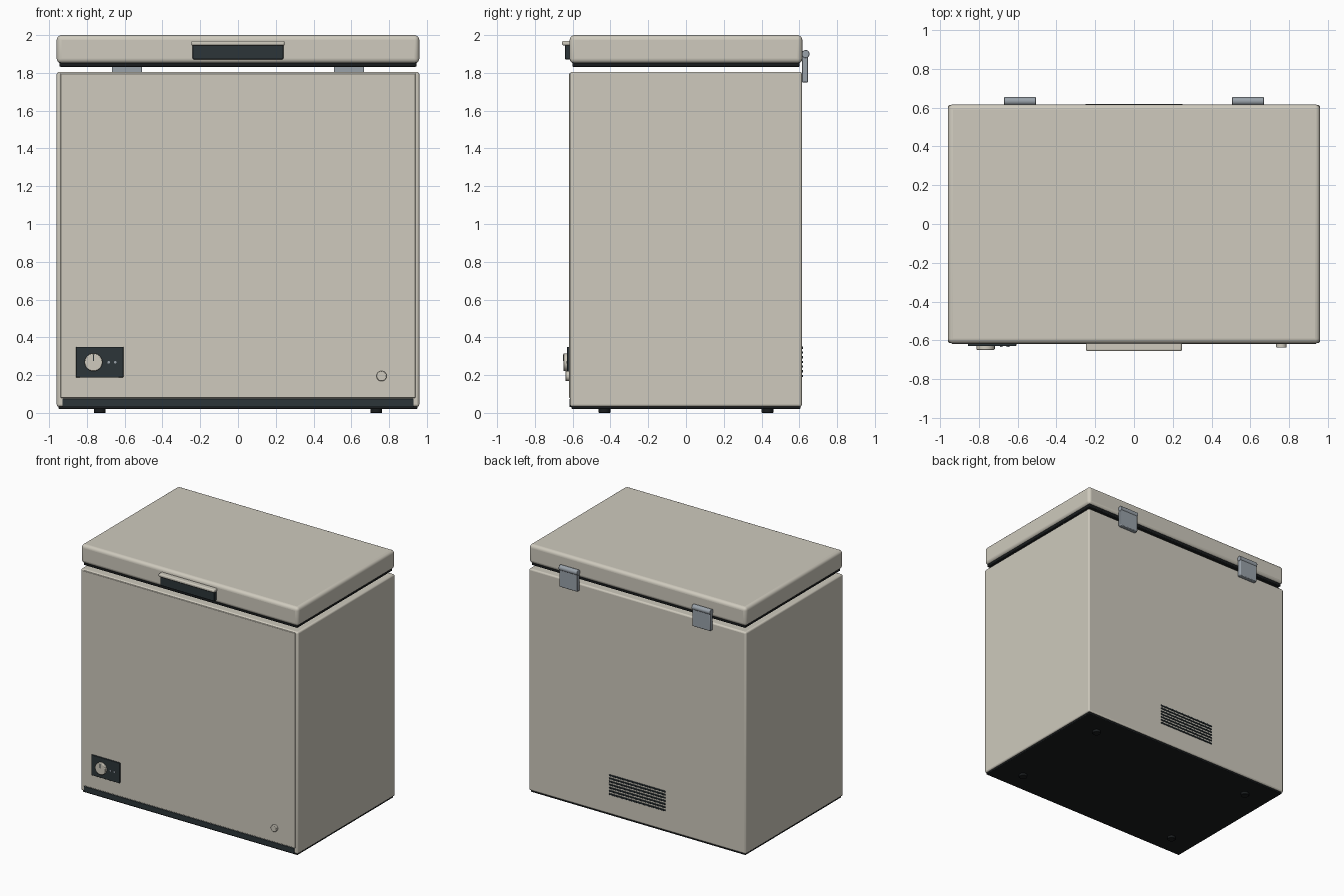
import bpy, math

if "Cube" in bpy.data.objects:
    bpy.data.objects.remove(bpy.data.objects["Cube"])

def material(name, rgb):
    m = bpy.data.materials.new(name)
    m.diffuse_color = (*rgb, 1)
    m.use_nodes = True
    m.node_tree.nodes["Principled BSDF"].inputs["Base Color"].default_value = m.diffuse_color
    return m

CREAM = material("cream_enamel", (0.62, 0.59, 0.51))
DARK = material("dark_plastic", (0.025, 0.035, 0.04))
BLACK = material("black_rubber", (0.01, 0.012, 0.013))
STEEL = material("steel", (0.32, 0.36, 0.40))

def finish(o, name, mat, bevel, segments):
    o.name = name
    o.data.materials.append(mat)
    if bevel:
        b = o.modifiers.new("bevel", 'BEVEL')
        b.width, b.segments = bevel, segments
        b.limit_method = 'ANGLE'
        b.angle_limit = math.radians(40)
    bpy.ops.object.shade_smooth_by_angle(angle=math.radians(35))
    return o

def box(name, x, y, z, mat, bevel=0.0, segments=3):
    """Box from (min, max) ranges."""
    bpy.ops.mesh.primitive_cube_add(size=1, location=[(a + b) / 2 for a, b in (x, y, z)])
    o = bpy.context.object
    o.scale = [b - a for a, b in (x, y, z)]
    bpy.ops.object.transform_apply(location=False, rotation=False, scale=True)
    return finish(o, name, mat, bevel, segments)

def cyl(name, loc, r, depth, axis, mat, bevel=0.0, sides=32):
    rot = {'x': (0, math.pi / 2, 0), 'y': (math.pi / 2, 0, 0), 'z': (0, 0, 0)}[axis]
    bpy.ops.mesh.primitive_cylinder_add(vertices=sides, radius=r, depth=depth, location=loc, rotation=rot)
    return finish(bpy.context.object, name, mat, bevel, 2)

# Cabinet, front skin, base and plinth strip
box("cabinet", (-0.96, 0.96), (-0.614, 0.614), (0.033, 1.805), CREAM, 0.012)
box("front_panel", (-0.94, 0.94), (-0.62, -0.60), (0.08, 1.797), CREAM, 0.004, 2)
box("base_plate", (-0.95, 0.95), (-0.606, 0.606), (0.02, 0.045), BLACK, 0.005, 2)
box("plinth_strip", (-0.93, 0.93), (-0.618, -0.60), (0.03, 0.075), DARK, 0.003, 2)

# Lid and its seal
box("lid", (-0.96, 0.96), (-0.616, 0.616), (1.85, 2.0), CREAM, 0.026, 5)
box("lid_seal", (-0.945, 0.945), (-0.602, 0.602), (1.832, 1.87), BLACK, 0.006, 2)

# Handle: dark grip under a cream lip
box("handle_grip", (-0.24, 0.24), (-0.641, -0.60), (1.872, 1.95), DARK, 0.004, 2)
box("handle_lip", (-0.247, 0.247), (-0.656, -0.60), (1.945, 1.97), CREAM, 0.009)

# Control panel with dial, pointer and two lamps
box("control_panel", (-0.857, -0.607), (-0.630, -0.61), (0.187, 0.35), DARK, 0.003, 2)
cyl("dial", (-0.765, -0.636, 0.268), 0.047, 0.026, 'y', CREAM, 0.004, 40)
box("dial_pointer", (-0.768, -0.762), (-0.651, -0.645), (0.275, 0.308), DARK)
for i, x in enumerate((-0.685, -0.65)):
    cyl(f"lamp_{i + 1}", (x, -0.630, 0.268), 0.007, 0.006, 'y', STEEL, 0, 16)

# Drain plug
cyl("drain_plug", (0.76, -0.627, 0.195), 0.027, 0.022, 'y', CREAM, 0.004)

# Hinges and feet
for side, s in (("left", -1), ("right", 1)):
    x0, x1 = sorted((s * 0.508, s * 0.668))
    box(f"hinge_plate_{side}", (x0, x1), (0.613, 0.647), (1.75, 1.895), STEEL, 0.005, 2)
    cyl(f"hinge_barrel_{side}", (s * 0.588, 0.633, 1.9), 0.021, 0.164, 'x', STEEL, 0.003)
    for end, y in (("front", -0.432), ("back", 0.432)):
        cyl(f"foot_{end}_{side}", (s * 0.732, y, 0.014), 0.031, 0.028, 'z', BLACK, 0.003, 24)

# Rear vent louvres
for i in range(7):
    z = 0.195 + i * 0.025
    box(f"vent_slat_{i + 1}", (-0.25, 0.25), (0.605, 0.620), (z - 0.006, z + 0.006), DARK, 0.002, 1)
